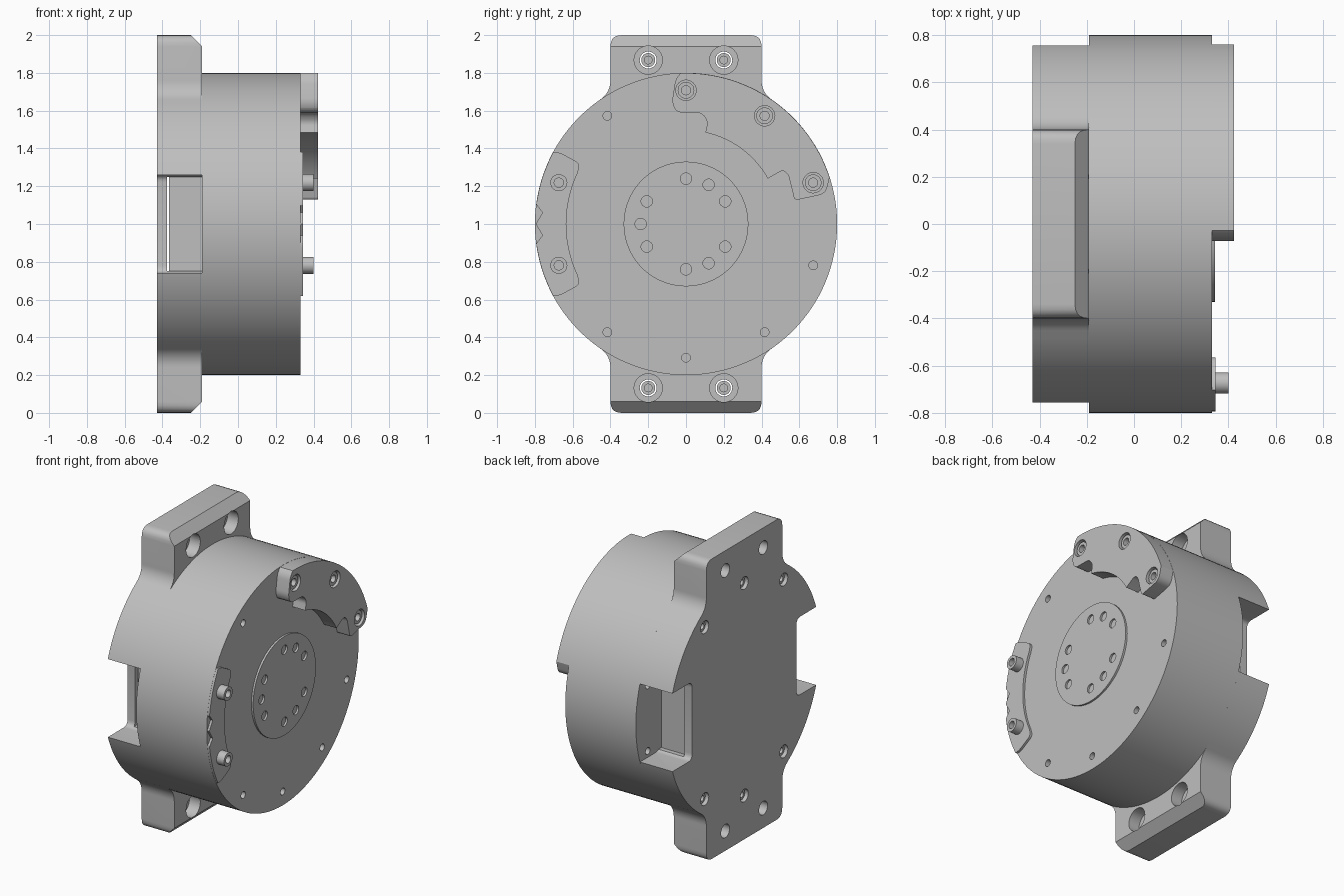
import bpy, bmesh
from math import sin, cos, pi, radians, sqrt
from mathutils import Vector

cube = bpy.data.objects.get("Cube")
if cube:
    bpy.data.objects.remove(cube, do_unlink=True)

grey = bpy.data.materials.new("machined_grey")
grey.use_nodes = True
grey.diffuse_color = (0.52, 0.52, 0.52, 1)
grey.node_tree.nodes["Principled BSDF"].inputs["Base Color"].default_value = (0.52, 0.52, 0.52, 1)

CZ = 1.0                       # height of the drum axis
BACK, SEAT, FACE = -0.43, -0.19, 0.33


def finish(name, bm):
    bmesh.ops.recalc_face_normals(bm, faces=bm.faces)
    me = bpy.data.meshes.new(name)
    bm.to_mesh(me)
    bm.free()
    ob = bpy.data.objects.new(name, me)
    me.materials.append(grey)
    bpy.context.scene.collection.objects.link(ob)
    smooth(me)
    return ob


def smooth(me):
    me.polygons.foreach_set("use_smooth", [True] * len(me.polygons))
    me.set_sharp_from_angle(angle=radians(30))


def arc(r, a0, a1, n=24, cy=0, cz=0):
    """Arc points (y, z) about a centre, angles in degrees."""
    steps = [radians(a0 + (a1 - a0) * i / n) for i in range(n + 1)]
    return [(cy + r * cos(a), cz + r * sin(a)) for a in steps]


def rounded(corners, n=5):
    """Round each corner (y, z, radius) of a closed outline; plain pairs stay sharp."""
    out = []
    for i, c in enumerate(corners):
        if len(c) == 2:
            out.append(c)
            continue
        p = Vector(c[:2])
        a = (Vector(corners[i - 1][:2]) - p).normalized() * c[2] + p
        b = (Vector(corners[(i + 1) % len(corners)][:2]) - p).normalized() * c[2] + p
        for k in range(n + 1):
            t = k / n
            out.append(tuple(a * (1 - t) ** 2 + p * 2 * t * (1 - t) + b * t * t))
    return out


def prism_bm(outline, x0, x1):
    bm = bmesh.new()
    face = bm.faces.new([bm.verts.new((x0, y, CZ + z)) for y, z in outline])
    new = bmesh.ops.extrude_face_region(bm, geom=[face])["geom"]
    for v in new:
        if isinstance(v, bmesh.types.BMVert):
            v.co.x = x1
    return bm


def prism(name, outline, x0, x1):
    return finish(name, prism_bm(outline, x0, x1))


def box(name, x0, x1, y0, y1, z0, z1):
    return prism(name, [(y0, z0), (y1, z0), (y1, z1), (y0, z1)], x0, x1)


def lathe(name, profile, y=0, z=0, n=24):
    """Turn an (x, radius) profile about a line parallel to x."""
    bm = bmesh.new()
    rings = []
    for x, r in profile:
        if r == 0:
            rings.append([bm.verts.new((x, y, CZ + z))] * n)
        else:
            rings.append([bm.verts.new((x, y + r * cos(2 * pi * i / n), CZ + z + r * sin(2 * pi * i / n)))
                          for i in range(n)])
    for a, b in zip(rings, rings[1:]):
        for i in range(n):
            j = (i + 1) % n
            quad = list(dict.fromkeys([a[i], a[j], b[j], b[i]]))
            bm.faces.new(quad)
    return finish(name, bm)


def rod(name, x0, x1, r, y, z):
    return lathe(name, [(x0, 0), (x0, r), (x1, r), (x1, 0)], y, z)


def screw(name, x0, x1, r, y, z):
    """Cap screw whose socket opens at x1."""
    floor = x1 + (0.04 if x0 > x1 else -0.04)
    return lathe(name, [(x0, 0), (x0, r), (x1, r), (x1, r * 0.55), (floor, r * 0.55), (floor, 0)], y, z)


def cut(target, cutters):
    for c in cutters:
        m = target.modifiers.new("cut", 'BOOLEAN')
        m.operation, m.solver, m.object = 'DIFFERENCE', 'EXACT', c
    bpy.context.view_layer.update()
    dg = bpy.context.evaluated_depsgraph_get()
    me = bpy.data.meshes.new_from_object(target.evaluated_get(dg))
    target.modifiers.clear()
    target.data = me
    for c in cutters:
        bpy.data.objects.remove(c, do_unlink=True)
    smooth(me)


def polar(r, deg):
    return r * cos(radians(deg)), r * sin(radians(deg))


bolts = [polar(0.708, 18 + 36 * i) for i in range(10)]
mounts = [(y, z) for y in (-0.2, 0.2) for z in (-0.868, 0.868)]

# Mounting plate: round body with filleted lugs above and below
f = 0.12
fz = sqrt((0.8 + f) ** 2 - (0.4 + f) ** 2)
tangent = radians(180) + 0
a_end = 180 + (180 / pi) * (Vector((0.4 + f, fz)).angle(Vector((1, 0))))
a0 = a_end - 180
quarter = arc(0.8, 0, a0, 20) + arc(f, a_end, 180, 8, 0.4 + f, fz)[1:] + [(0.4, 1.0, 0.06)]
half = quarter + [(-c[0], *c[1:]) for c in reversed(quarter)][:-1]
outline = half + [(-c[0], -c[1], *c[2:]) for c in half]
clean = [c for i, c in enumerate(outline)
         if (Vector(c[:2]) - Vector(outline[i - 1][:2])).length > 1e-4]
bm = prism_bm(rounded(clean), BACK, SEAT)
for s in (1, -1):
    res = bmesh.ops.bisect_plane(bm, geom=bm.verts[:] + bm.edges[:] + bm.faces[:],
                                 plane_co=(-0.25, 0, CZ + s), plane_no=(1, 0, s), clear_outer=True)
    edges = [e for e in res["geom_cut"] if isinstance(e, bmesh.types.BMEdge)]
    bmesh.ops.edgeloop_fill(bm, edges=edges)
plate = finish("mounting_plate", bm)

cutters = [box("tunnel", -0.375, 0, -0.6, 0.6, -0.25, 0.25)]
for s in (1, -1):
    cutters.append(prism("notch", rounded([(s * 0.55, -0.26, 0.04), (s, -0.26), (s, 0.26), (s * 0.55, 0.26, 0.04)]),
                         -0.6, 0))
for y, z in mounts:
    cutters.append(lathe("mount_hole", [(-0.5, 0), (-0.5, 0.045), (-0.27, 0.045),
                                        (-0.27, 0.075), (-0.1, 0.075), (-0.1, 0)], y, z))
rear_bolts = [p for p in bolts if abs(p[0]) < 0.5]
for y, z in rear_bolts:
    cutters.append(rod("rear_bore", -0.5, -0.36, 0.042, y, z))
cut(plate, cutters)
box("inner_block", -0.365, SEAT, -0.53, 0.53, -0.25, 0.25)
for y, z in mounts:
    screw("mount_screw", -0.38, -0.29, 0.037, y, z)
for y, z in rear_bolts:
    screw("rear_screw", -0.355, -0.41, 0.034, y, z)

# Drum with a ring of tapped holes on both faces
drum = lathe("drum", [(SEAT, 0), (SEAT, 0.8), (FACE, 0.8), (FACE, 0)], n=128)
cut(drum, [rod("face_hole", FACE - 0.06, FACE + 0.1, 0.023, y, z) for y, z in bolts]
    + [rod("back_hole", SEAT - 0.1, SEAT + 0.05, 0.023, y, z) for y, z in bolts if abs(y) > 0.5])

# Output disc
disc = lathe("output_disc", [(FACE - 0.1, 0), (FACE - 0.1, 0.33), (0.343, 0.33), (0.343, 0)], n=96)
cut(disc, [rod("disc_hole", 0.28, 0.45, 0.03, *polar(0.24, a))
           for a in (90, 60, 30, -30, -60, -90, -150, 180, 150)])

# Raised clamp over three bolts
clamp = prism("clamp", rounded(
    arc(0.799, 92, 18, 30) + [(0.74, 0.16, 0.04), (0.575, 0.125, 0.02), (0.54, 0.27, 0.03), (0.51, 0.285, 0.02)]
    + arc(0.495, 29, 78, 16)
    + [(0.115, 0.54, 0.02), (0.085, 0.59, 0.03), (-0.05, 0.59, 0.03), (-0.075, 0.64, 0.03), (-0.055, 0.77, 0.03)]),
    FACE, 0.424)
clamp_bolts = [polar(0.708, a) for a in (90, 54, 18)]
cut(clamp, [rod("clamp_bore", 0.34, 0.6, 0.054, y, z) for y, z in clamp_bolts])
for y, z in clamp_bolts:
    screw("clamp_screw", 0.33, 0.412, 0.044, y, z)

# Thin side clip with a toothed outer edge and two proud screws
teeth = [(-0.79, 0.1), (-0.76, 0.06), (-0.795, 0), (-0.76, -0.06), (-0.79, -0.1)]
prism("side_clip", rounded(
    arc(0.799, 151.5, 172, 10) + teeth + arc(0.799, 188, 208.5, 10)
    + [(-0.67, -0.38, 0.03), (-0.56, -0.32, 0.03)] + arc(0.634, 205, 155, 20)
    + [(-0.56, 0.32, 0.03), (-0.67, 0.38, 0.03)]), FACE - 0.01, 0.345)
for a in (162, 198):
    screw("clip_screw", FACE, 0.4, 0.045, *polar(0.708, a))
